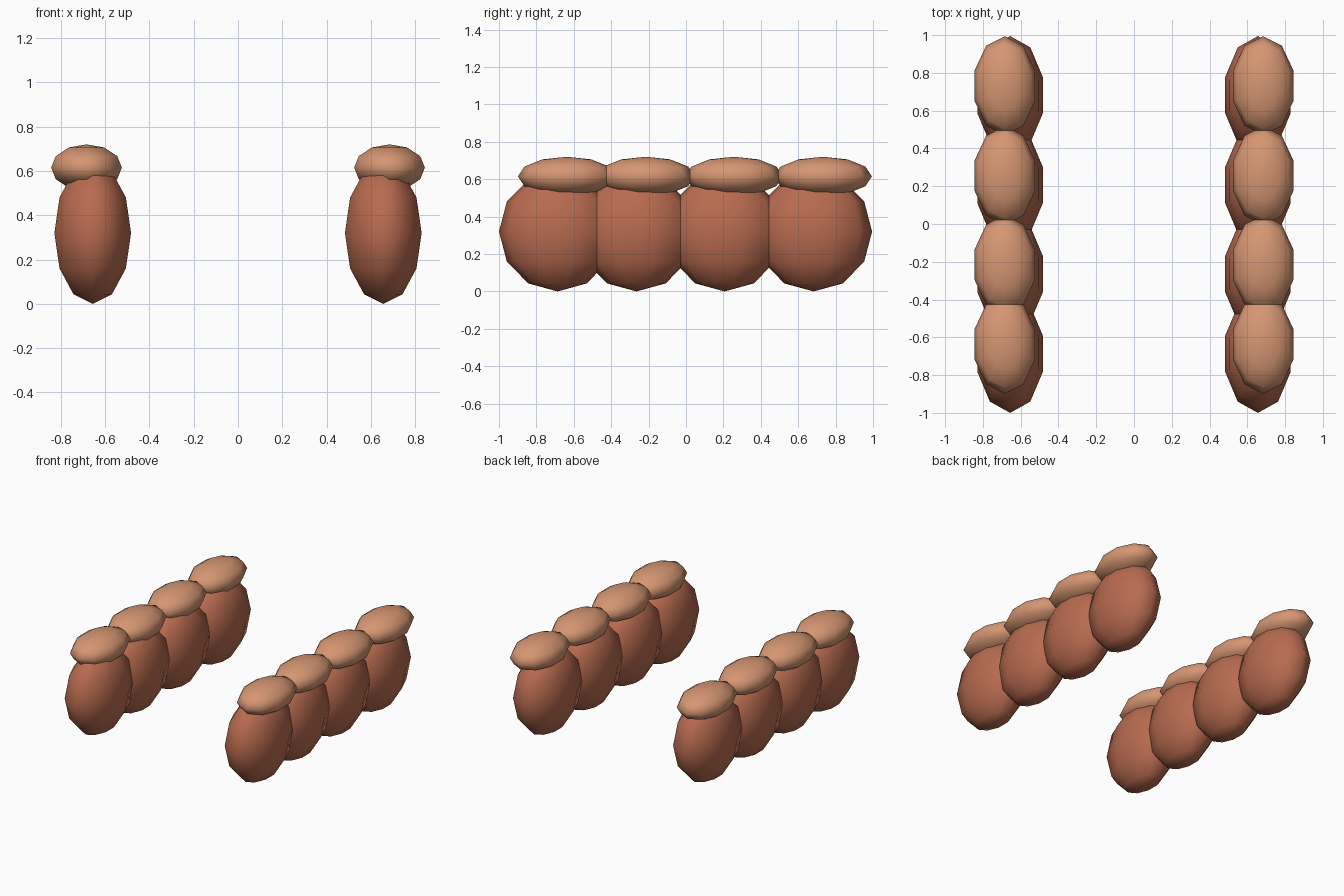
import bpy

cube = bpy.data.objects.get("Cube")
if cube:
    bpy.data.objects.remove(cube, do_unlink=True)


def make_material(name, rgb):
    mat = bpy.data.materials.new(name)
    mat.use_nodes = True
    colour = (*rgb, 1.0)
    mat.diffuse_color = colour
    mat.node_tree.nodes["Principled BSDF"].inputs["Base Color"].default_value = colour
    return mat


def ellipsoid(name, centre, radii, mat):
    """Smooth ten-sided sphere stretched to the given radii."""
    bpy.ops.mesh.primitive_uv_sphere_add(segments=10, ring_count=6, radius=1, location=centre)
    obj = bpy.context.object
    obj.name = name
    obj.scale = radii
    bpy.ops.object.transform_apply(location=False, rotation=False, scale=True)
    bpy.ops.object.shade_smooth()
    obj.data.materials.append(mat)
    return obj


clay = make_material("reddish_brown", (0.48, 0.147, 0.08))
tan = make_material("light_tan", (0.67, 0.305, 0.17))

# Two mirrored rows of four overlapping lobes, each with a flat cap
row_y = (-0.687, -0.265, 0.206, 0.682)
for side, sign in (("left", 1), ("right", -1)):
    for i, y in enumerate(row_y, start=1):
        ellipsoid(f"{side}_lobe_{i}", (sign * 0.656, y, 0.32), (0.182, 0.313, 0.32), clay)
        ellipsoid(f"{side}_cap_{i}", (sign * 0.684, y + 0.05, 0.615), (0.168, 0.262, 0.105), tan)
